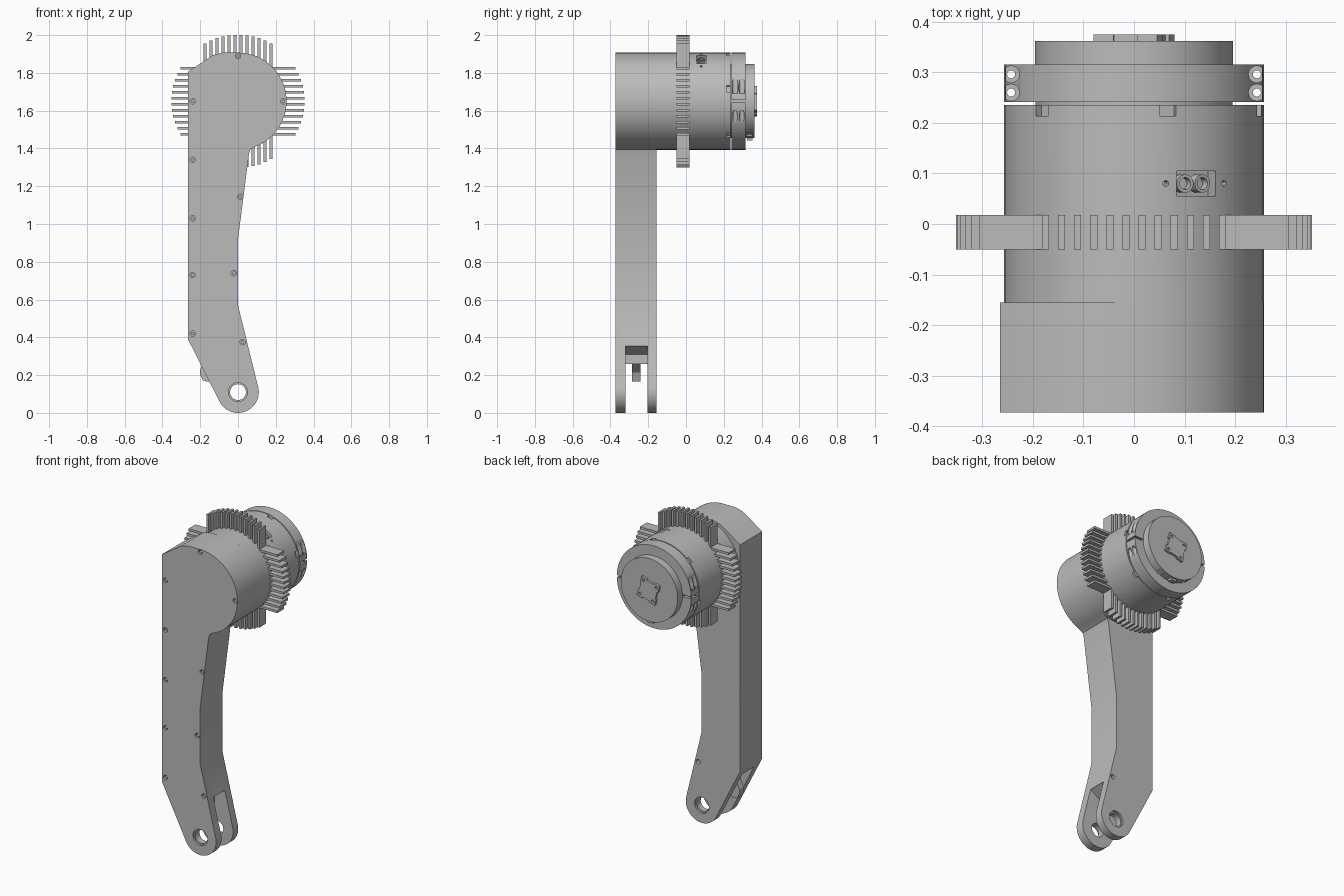
import bpy, bmesh
from math import cos, sin, pi, radians, sqrt
from mathutils import Matrix, Vector

if "Cube" in bpy.data.objects:
    bpy.data.objects.remove(bpy.data.objects["Cube"])

AXIS_Z = 1.65          # height of the drive axis
R = 0.257              # drive housing radius

grey = bpy.data.materials.new("machined_grey")
grey.use_nodes = True
grey.diffuse_color = (0.5, 0.5, 0.5, 1)
grey.node_tree.nodes["Principled BSDF"].inputs["Base Color"].default_value = (0.5, 0.5, 0.5, 1)


# ---- helpers ----
def finish(name, bm):
    bmesh.ops.recalc_face_normals(bm, faces=bm.faces)
    mesh = bpy.data.meshes.new(name)
    bm.to_mesh(mesh)
    bm.free()
    mesh.materials.append(grey)
    ob = bpy.data.objects.new(name, mesh)
    bpy.context.collection.objects.link(ob)
    return ob


def smooth(ob):
    bpy.ops.object.select_all(action='DESELECT')
    ob.select_set(True)
    bpy.context.view_layer.objects.active = ob
    bpy.ops.object.shade_smooth_by_angle(angle=radians(30))


def cut(ob, bm):
    cutter = finish("cutter", bm)
    cutter.hide_render = True
    mod = ob.modifiers.new("cut", 'BOOLEAN')
    mod.operation, mod.solver, mod.object = 'DIFFERENCE', 'EXACT', cutter
    mod.use_self = True
    dg = bpy.context.evaluated_depsgraph_get()
    mesh = bpy.data.meshes.new_from_object(ob.evaluated_get(dg))
    ob.modifiers.clear()
    ob.data = mesh
    bpy.data.objects.remove(cutter)


def box(bm, centre, size, turn=0):
    m = Matrix.Translation(centre) @ Matrix.Rotation(-turn, 4, 'Y') @ Matrix.Diagonal((*size, 1))
    bmesh.ops.create_cube(bm, size=1, matrix=m)


def rod(bm, a, b, r, segs=24):
    a, b = Vector(a), Vector(b)
    rot = (b - a).to_track_quat('Z', 'Y').to_matrix().to_4x4()
    bmesh.ops.create_cone(bm, cap_ends=True, segments=segs, radius1=r, radius2=r,
                          depth=(b - a).length, matrix=Matrix.Translation((a + b) / 2) @ rot)


def extrude(bm, outline, y0, y1):
    face = bm.faces.new([bm.verts.new((x, y0, z)) for x, z in outline])
    new = bmesh.ops.extrude_face_region(bm, geom=[face])["geom"]
    bmesh.ops.translate(bm, vec=(0, y1 - y0, 0),
                        verts=[v for v in new if isinstance(v, bmesh.types.BMVert)])


def arc(cx, cz, r, start, end, n):
    steps = [radians(start + (end - start) * i / n) for i in range(n + 1)]
    return [(cx + r * cos(t), cz + r * sin(t)) for t in steps]


def around(a, r, y):
    return Vector((r * cos(a), y, AXIS_Z + r * sin(a)))


# ---- arm with forked foot ----
FRONT, BACK = -0.373, -0.155
outline = [(-0.265, 0.39), (-0.265, 1.805), (-0.13, 1.895), (-0.08, R + AXIS_Z)]
outline += arc(0, AXIS_Z, R, 90, -70, 40)
outline += [(0.066, 1.395), (0.058, 1.37), (0, 0.92), (0, 0.57)]
outline += arc(0, 0.11, 0.11, 14, -153, 30)
bm = bmesh.new()
extrude(bm, outline, FRONT, BACK)
arm = finish("arm", bm)

bm = bmesh.new()
slot = [(0.2, -0.1), (0.2, 0.36), (0.05, 0.355), (-0.02, 0.31), (-0.02, 0.26),
        (-0.1, 0.26), (-0.17, 0.35), (-0.3, 0.35), (-0.3, -0.1)]
extrude(bm, slot, -0.32, -0.205)
cut(arm, bm)

screws = [(-0.24, 1.65), (0.24, 1.65), (0, 1.89), (-0.24, 1.34), (-0.24, 1.03),
          (-0.24, 0.73), (-0.24, 0.42), (0.012, 1.145), (-0.022, 0.74), (0.025, 0.375)]
bm = bmesh.new()
for x, z in screws:
    rod(bm, (x, FRONT - 0.02, z), (x, FRONT + 0.018, z), 0.0145, 16)
rod(bm, (0.025, BACK - 0.02, 0.375), (0.025, BACK + 0.02, 0.375), 0.0145, 16)
rod(bm, (0, FRONT - 0.05, 0.11), (0, BACK + 0.05, 0.11), 0.042, 32)
for y in (FRONT, BACK):
    rod(bm, (0, y - 0.012, 0.11), (0, y + 0.012, 0.11), 0.05, 32)
cut(arm, bm)
smooth(arm)

# screw heads sunk in the arm
bm = bmesh.new()
for x, z in screws:
    rod(bm, (x, FRONT + 0.006, z), (x, FRONT + 0.02, z), 0.009, 12)
smooth(finish("arm_screws", bm))

# stop hook inside the fork
bm = bmesh.new()
hook = [(-0.165, 0.165), (-0.185, 0.172), (-0.2, 0.2), (-0.2, 0.23), (-0.15, 0.33),
        (-0.08, 0.3), (-0.08, 0.255), (-0.13, 0.215), (-0.15, 0.165)]
extrude(bm, hook, -0.285, -0.24)
finish("fork_stop", bm)

# ---- drive housing ----
bm = bmesh.new()
rod(bm, (0, BACK, AXIS_Z), (0, 0.235, AXIS_Z), R, 96)
housing = finish("drive_housing", bm)
bm = bmesh.new()
for i in range(6):                                   # rim notches
    a = radians(15 + 60 * i)
    box(bm, around(a, R, 0.23), (0.03, 0.032, 0.034), a)
port = radians(61)
box(bm, around(port, R, 0.08), (0.07, 0.05, 0.088), port)
for da in (-0.26, 0.26):                             # pin holes beside the port
    rod(bm, around(port + da, R - 0.03, 0.08), around(port + da, R + 0.03, 0.08), 0.006, 12)
cut(housing, bm)
smooth(housing)

# sockets in the cable port
bm = bmesh.new()
for da in (-0.08, 0.08):
    rod(bm, around(port + da, R - 0.045, 0.08), around(port + da, R - 0.012, 0.08), 0.018, 20)
sockets = finish("port_sockets", bm)
bm = bmesh.new()
for da in (-0.08, 0.08):
    rod(bm, around(port + da, R - 0.03, 0.08), around(port + da, R + 0.02, 0.08), 0.012, 16)
cut(sockets, bm)
smooth(sockets)

# ---- four banks of cooling fins ----
FINS = 12
bm = bmesh.new()
for bank in range(4):
    turn = bank * pi / 2
    for i in range(FINS):
        t = -0.175 + 0.35 * i / (FINS - 1)
        inner, outer = sqrt(R * R - t * t) - 0.012, sqrt(0.352 ** 2 - t * t)
        mid = (inner + outer) / 2
        centre = (mid * cos(turn) - t * sin(turn), -0.016, AXIS_Z + mid * sin(turn) + t * cos(turn))
        box(bm, centre, (outer - inner, 0.068, 0.014), turn)
finish("cooling_fins", bm)

# ---- neck, clamp ring and end cap ----
bm = bmesh.new()
rod(bm, (0, 0.22, AXIS_Z), (0, 0.25, AXIS_Z), 0.195, 72)
smooth(finish("neck", bm))

bm = bmesh.new()
rod(bm, (0, 0.241, AXIS_Z), (0, 0.315, AXIS_Z), R, 96)
clamp = finish("clamp_ring", bm)
bm = bmesh.new()
for s in (-1, 1):
    box(bm, (s * 0.25, 0.28, AXIS_Z), (0.1, 0.1, 0.012))
    for y in (0.26, 0.296):
        x = s * 0.243
        rod(bm, (x, y, 1.4), (x, y, 1.9), 0.008, 16)
        rod(bm, (x, y, 1.69), (x, y, 1.9), 0.0165, 20)
        rod(bm, (x, y, 1.4), (x, y, 1.6), 0.0125, 20)
cut(clamp, bm)
smooth(clamp)

bm = bmesh.new()
rod(bm, (0, 0.3, AXIS_Z), (0, 0.362, AXIS_Z), 0.196, 72)
cap = finish("end_cap", bm)
bm = bmesh.new()
for deg in (245, 270, 295):                          # cable exits under the cap
    a = radians(deg)
    box(bm, around(a, 0.196, 0.335), (0.02, 0.03, 0.035), a)
cut(cap, bm)
smooth(cap)

bm = bmesh.new()
box(bm, (0, 0.338, 1.452), (0.04, 0.028, 0.022))
finish("cable_plug", bm)

# ---- tilted cover plate on the cap ----
TILT = radians(15)
bm = bmesh.new()
box(bm, (0, 0.366, AXIS_Z), (0.13, 0.018, 0.13), TILT)
plate = finish("cover_plate", bm)
bm = bmesh.new()
for i in range(4):
    a = TILT + i * pi / 2
    box(bm, around(a, 0.066, 0.37), (0.016, 0.04, 0.05), a)
    p = around(a + pi / 4, 0.066, 0.364)
    rod(bm, p, p + Vector((0, 0.03, 0)), 0.009, 16)
cut(plate, bm)
smooth(plate)
